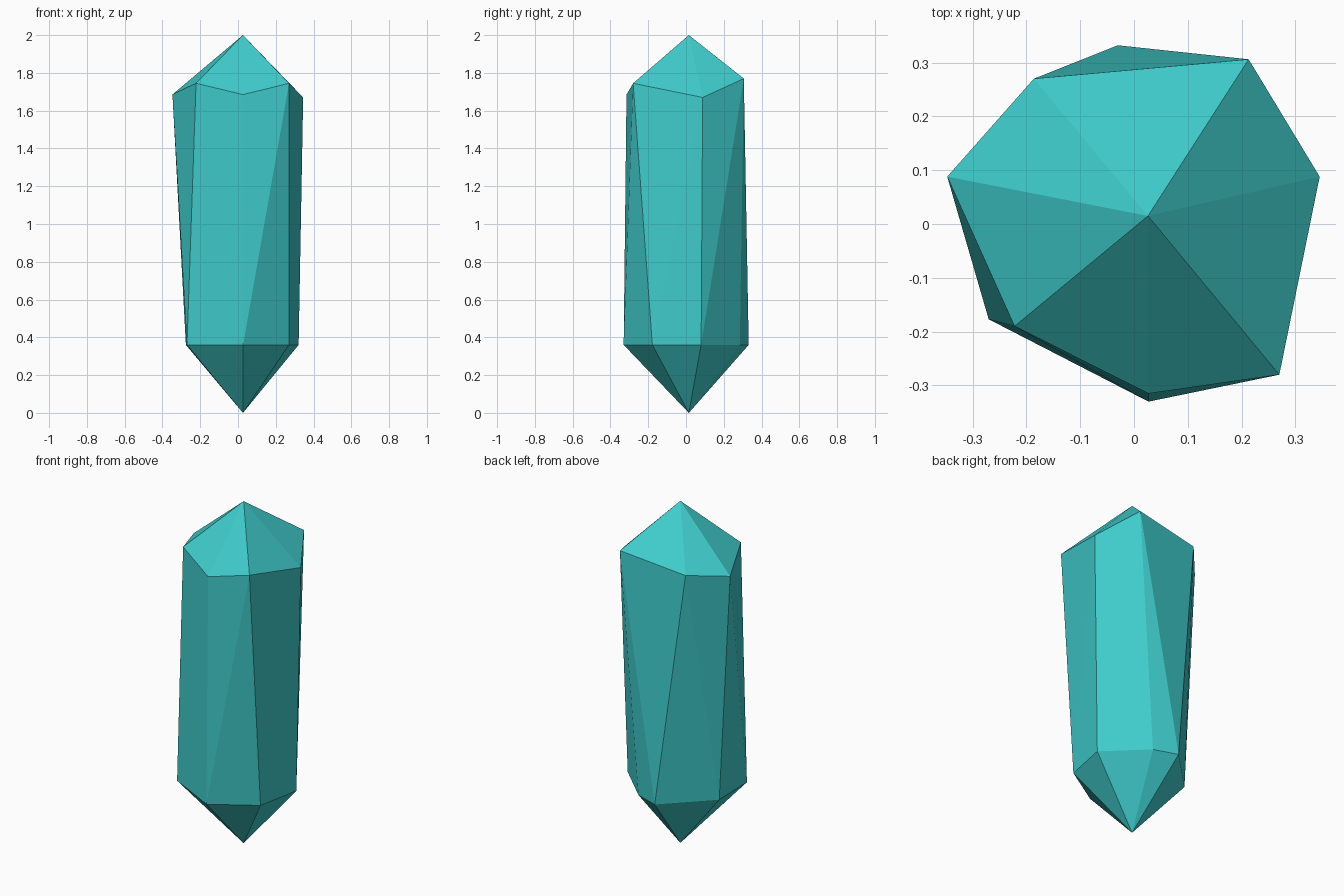
import bpy, bmesh

if "Cube" in bpy.data.objects:
    bpy.data.objects.remove(bpy.data.objects["Cube"])

# Uneven seven-sided crystal: two rings of corners between two points
AXIS = (0.026, 0.015)
BASE_Z = 0.36
base_ring = [(0.321, 0.08), (0.108, 0.285), (-0.03, 0.332), (-0.276, 0.087),
             (-0.27, -0.177), (0.027, -0.33), (0.27, -0.178)]
top_ring = [(0.345, 0.088, 1.67), (0.213, 0.306, 1.77), (-0.186, 0.27, 1.717),
            (-0.347, 0.088, 1.686), (-0.222, -0.19, 1.745),
            (0.027, -0.315, 1.685), (0.27, -0.28, 1.745)]

bm = bmesh.new()
corners = [(x, y, BASE_Z) for x, y in base_ring] + top_ring
for co in corners + [(*AXIS, 0.0), (*AXIS, 2.0)]:
    bm.verts.new(co)

# Skin the corners into flat facets
bmesh.ops.convex_hull(bm, input=bm.verts[:])
bmesh.ops.recalc_face_normals(bm, faces=bm.faces[:])

mesh = bpy.data.meshes.new("crystal")
bm.to_mesh(mesh)
bm.free()
crystal = bpy.data.objects.new("crystal", mesh)
bpy.context.collection.objects.link(crystal)

# Teal mineral colour
teal = bpy.data.materials.new("teal_crystal")
teal.diffuse_color = (0.05, 0.6, 0.6, 1.0)
teal.use_nodes = True
teal.node_tree.nodes["Principled BSDF"].inputs["Base Color"].default_value = teal.diffuse_color
mesh.materials.append(teal)
